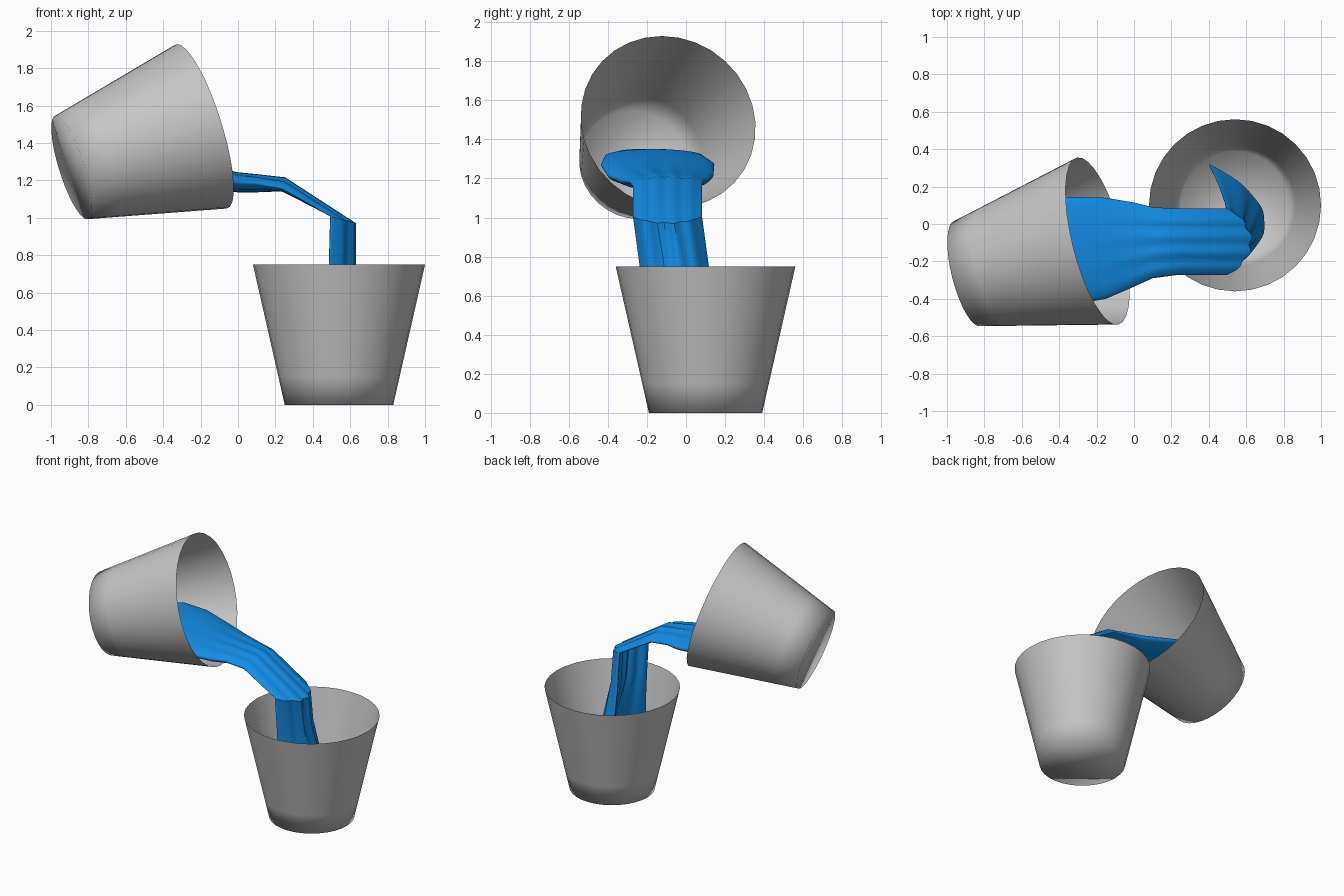
import bpy, bmesh
from math import sin, cos, pi, radians
from mathutils import Vector

cube = bpy.data.objects.get("Cube")
if cube:
    bpy.data.objects.remove(cube, do_unlink=True)


def material(name, colour):
    m = bpy.data.materials.new(name)
    m.use_nodes = True
    m.diffuse_color = colour
    m.node_tree.nodes["Principled BSDF"].inputs["Base Color"].default_value = colour
    return m


GREY = material("bucket grey", (0.56, 0.56, 0.56, 1))
BLUE = material("water blue", (0.006, 0.27, 0.8, 1))


def finish(bm, name, mat):
    mesh = bpy.data.meshes.new(name)
    bm.to_mesh(mesh)
    bm.free()
    mesh.materials.append(mat)
    obj = bpy.data.objects.new(name, mesh)
    bpy.context.collection.objects.link(obj)
    return obj


def loft(rings, bm):
    """Bridge a list of equal vertex rings with quads."""
    n = len(rings[0])
    for a, b in zip(rings, rings[1:]):
        for i in range(n):
            j = (i + 1) % n
            bm.faces.new((a[i], a[j], b[j], b[i]))


# Buckets: thin open cones with a closed base
def bucket(name, base, axis, sides=32):
    bm = bmesh.new()
    rings = []
    for radius, z in ((0.29, 0), (0.324, 0.15), (0.46, 0.75)):
        rings.append([bm.verts.new((radius * cos(2 * pi * i / sides),
                                    radius * sin(2 * pi * i / sides), z))
                      for i in range(sides)])
    loft(rings, bm)
    bm.faces.new(rings[0][::-1])
    obj = finish(bm, name, GREY)
    obj.location = base
    obj.rotation_mode = 'QUATERNION'
    obj.rotation_quaternion = Vector(axis).to_track_quat('Z', 'Y')
    for p in obj.data.polygons:
        p.use_smooth = True
    return obj


bucket("lower_bucket", (0.54, 0.10, 0), (0, 0, 1))
bucket("tilted_bucket", (-0.89, -0.265, 1.27), (0.92, 0.23, 0.29))

# Water: centre, half width, half thickness, crescent bulge, tilt, groove depth, lean
STATIONS = [
    ((-0.62, -0.19, 1.34), 0.15, 0.012, 0, 0, 0, 0),
    ((-0.50, -0.165, 1.315), 0.25, 0.035, 0, 0, 0, 0),
    ((-0.35, -0.145, 1.27), 0.29, 0.055, 0, 0, 0, 0),
    ((-0.15, -0.13, 1.215), 0.27, 0.06, 0, 0, 0, 0),
    ((0.00, -0.11, 1.19), 0.225, 0.055, 0, 0, 0.1, 0),
    ((0.10, -0.10, 1.185), 0.19, 0.05, 0, 0, 0.2, 0),
    ((0.24, -0.095, 1.17), 0.177, 0.04, 0.02, 15, 0.3, 0),
    ((0.54, -0.095, 0.995), 0.177, 0.055, 0.09, 105, 0.4, 0),
    ((0.535, -0.06, 0.75), 0.177, 0.055, 0.09, 90, 0.4, 0),
    ((0.545, -0.01, 0.52), 0.22, 0.05, 0.14, 90, 0.3, 0.02),
    ((0.56, 0.035, 0.30), 0.285, 0.03, 0.22, 90, 0.2, 0.05),
]
SEGMENTS = 64

bm = bmesh.new()
rings = []
for centre, width, thick, bulge, tilt, groove, lean in STATIONS:
    out = Vector((sin(radians(tilt)), 0, cos(radians(tilt))))
    ring = []
    for i in range(SEGMENTS):
        t = 2 * pi * i / SEGMENTS
        u = cos(t)
        v = thick * sin(t) * (1 - groove * (0.5 + 0.5 * cos(13 * u + 1)))
        v += bulge * (0.5 - u * u) - lean * u
        ring.append(bm.verts.new(Vector(centre) + Vector((0, u * width, 0)) + out * v))
    rings.append(ring)
loft(rings, bm)
bm.faces.new(rings[0])
bm.faces.new(rings[-1])
bmesh.ops.recalc_face_normals(bm, faces=bm.faces)
water = finish(bm, "water_stream", BLUE)

bpy.ops.object.select_all(action='DESELECT')
water.select_set(True)
bpy.context.view_layer.objects.active = water
bpy.ops.object.shade_smooth_by_angle(angle=radians(35))
